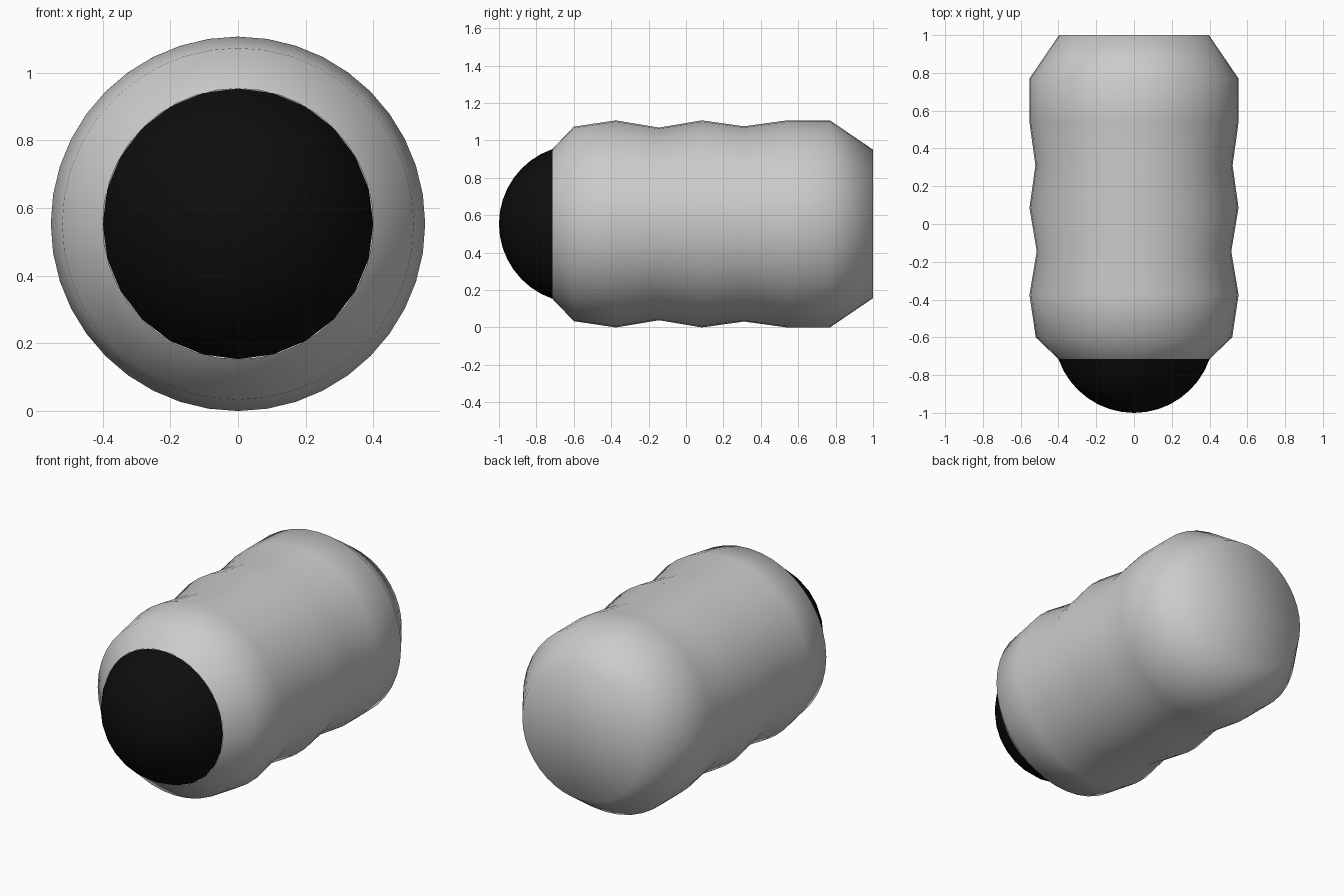
import bpy, bmesh, math

if "Cube" in bpy.data.objects:
    bpy.data.objects.remove(bpy.data.objects["Cube"])

CZ = 0.5535  # height of the long axis


def lathe(name, profile, sides):
    """Revolve (y, radius) points about the y axis; radius 0 makes a pole."""
    bm = bmesh.new()
    rings = []
    for y, r in profile:
        if r == 0:
            rings.append([bm.verts.new((0, y, CZ))])
        else:
            rings.append([bm.verts.new((r * math.sin(2 * math.pi * i / sides), y,
                                        CZ + r * math.cos(2 * math.pi * i / sides)))
                          for i in range(sides)])
    for a, b in zip(rings, rings[1:]):
        for i in range(sides):
            j = (i + 1) % sides
            quad = [a[i % len(a)], a[j % len(a)], b[j % len(b)], b[i % len(b)]]
            bm.faces.new(list(dict.fromkeys(quad)))
    bmesh.ops.recalc_face_normals(bm, faces=bm.faces)
    # open shells: make sure normals point away from the axis
    if sum((f.calc_center_median().x * f.normal.x) for f in bm.faces) < 0:
        bmesh.ops.reverse_faces(bm, faces=bm.faces)
    for f in bm.faces:
        f.smooth = True
    mesh = bpy.data.meshes.new(name)
    bm.to_mesh(mesh)
    bm.free()
    obj = bpy.data.objects.new(name, mesh)
    bpy.context.collection.objects.link(obj)
    return obj


# Ribbed casing with chamfered ends and a flat back
lathe("casing", [(-0.715, 0.40), (-0.60, 0.52), (-0.375, 0.5535), (-0.145, 0.515),
                 (0.085, 0.5535), (0.31, 0.522), (0.54, 0.5535), (0.77, 0.5535),
                 (1.0, 0.397), (1.0, 0)], 40)

# Dark domed lens: spherical cap of base 0.40 and height 0.285
R = (0.40 ** 2 + 0.285 ** 2) / (2 * 0.285)
top = math.asin(0.40 / R)
cap = [(-1.0 + R - R * math.cos(top * k / 8), R * math.sin(top * k / 8) if k else 0)
       for k in range(9)]
lens = lathe("lens_dome", cap, 24)
black = bpy.data.materials.new("black_glass")
black.diffuse_color = (0.004, 0.004, 0.004, 1)
black.use_nodes = True
black.node_tree.nodes["Principled BSDF"].inputs["Base Color"].default_value = black.diffuse_color
lens.data.materials.append(black)
